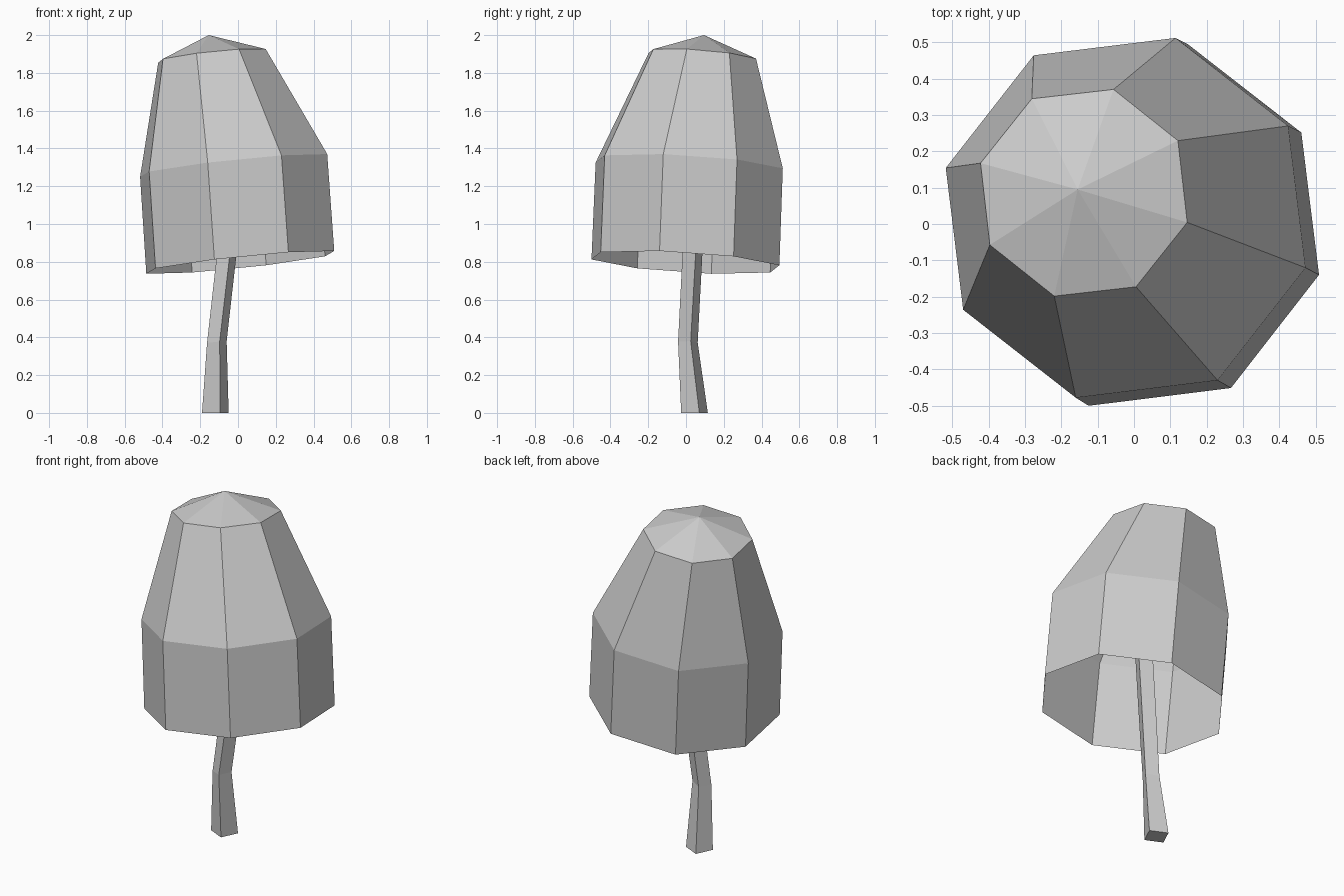
import bpy, bmesh, math

cube = bpy.data.objects.get("Cube")
if cube:
    bpy.data.objects.remove(cube, do_unlink=True)

# Single plain colour
grey = bpy.data.materials.new("plain grey")
grey.use_nodes = True
GREY = (0.6, 0.6, 0.6, 1)
grey.diffuse_color = GREY
grey.node_tree.nodes["Principled BSDF"].inputs["Base Color"].default_value = GREY


def ring(bm, sides, x, y, z, radius, angle, tilt=(0, 0)):
    """Regular polygon of vertices, with z sloping along x and y."""
    verts = []
    for i in range(sides):
        a = math.radians(angle) + math.tau * i / sides
        dx, dy = radius * math.cos(a), radius * math.sin(a)
        verts.append(bm.verts.new((x + dx, y + dy, z + tilt[0] * dx + tilt[1] * dy)))
    return verts


def bridge(bm, low, high):
    n = len(low)
    for i in range(n):
        j = (i + 1) % n
        bm.faces.new((low[i], low[j], high[j], high[i]))


def loft(bm, sides, sections):
    rings = [ring(bm, sides, *s) for s in sections]
    for low, high in zip(rings, rings[1:]):
        bridge(bm, low, high)
    return rings


def finish(bm, name):
    mesh = bpy.data.meshes.new(name)
    bm.to_mesh(mesh)
    bm.free()
    mesh.materials.append(grey)
    obj = bpy.data.objects.new(name, mesh)
    bpy.context.scene.collection.objects.link(obj)
    return obj


# Cap: leaning eight-sided shell, open underneath, with a low pointed crown
bm = bmesh.new()
tilt = (0.105, -0.06)
rings = loft(bm, 8, [
    (0.012, -0.003, 0.797, 0.516, -15.4, tilt),
    (-0.023, 0.017, 1.31, 0.514, -15.5, tilt),
    (-0.138, 0.086, 1.89, 0.296, -16, (0.105, -0.08)),
])
crown = rings[-1]
tip = bm.verts.new((-0.155, 0.095, 2.0))
for i in range(len(crown)):
    bm.faces.new((crown[i], crown[(i + 1) % len(crown)], tip))
finish(bm, "cap")

# Stem: bent four-sided stalk running up inside the cap
bm = bmesh.new()
rings = loft(bm, 4, [
    (-0.12, 0.045, 0, 0.075, -70),
    (-0.112, 0.01, 0.375, 0.054, -74, (0.1, -0.03)),
    (-0.062, 0.033, 0.82, 0.055, -72, tilt),
    (0.0, 0.06, 1.38, 0.055, -72, tilt),
])
bm.faces.new(reversed(rings[0]))
bm.faces.new(rings[-1])
finish(bm, "stem")
